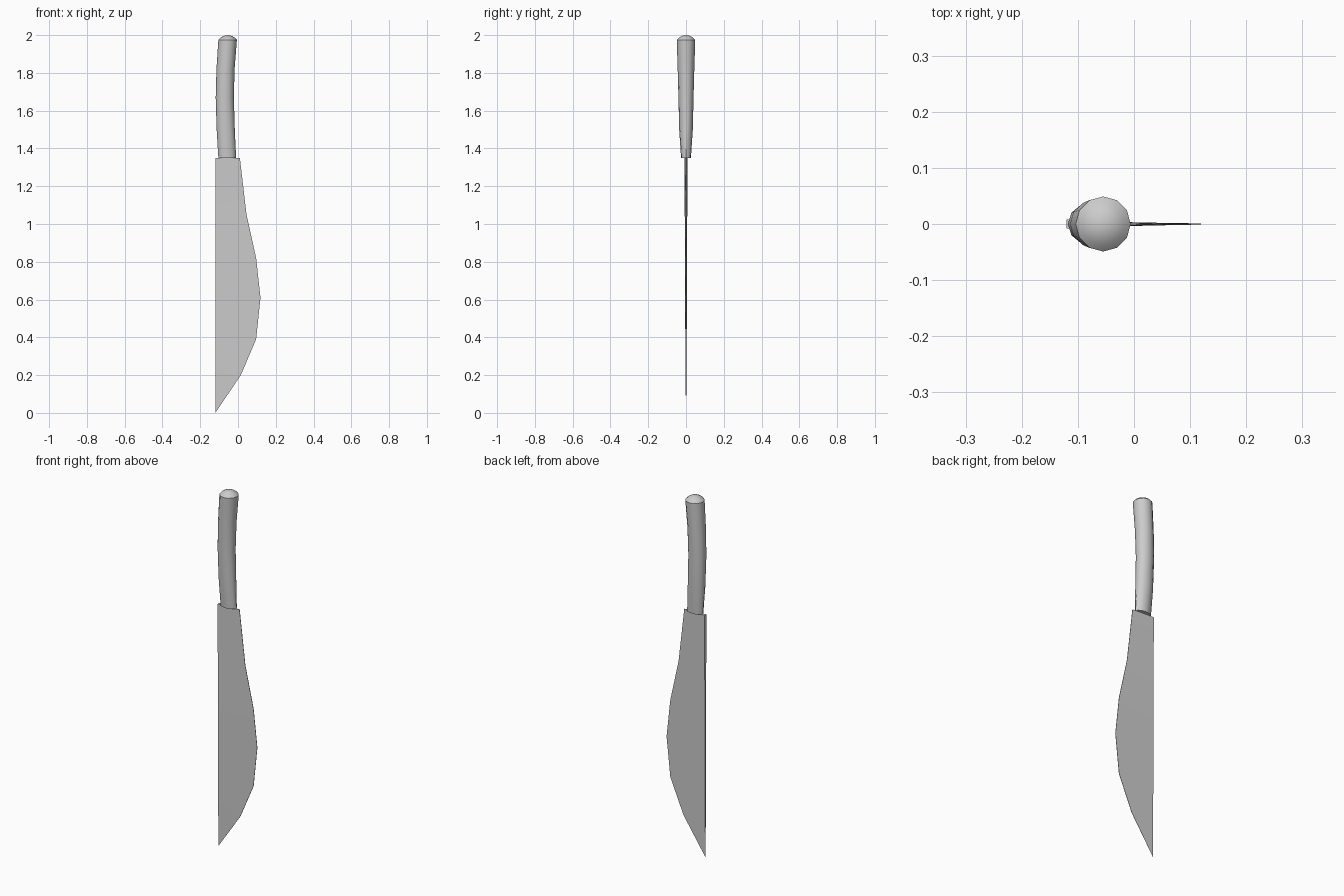
import bpy, bmesh, math

if "Cube" in bpy.data.objects:
    bpy.data.objects.remove(bpy.data.objects["Cube"])


def make_object(name, bm, angle):
    bmesh.ops.recalc_face_normals(bm, faces=bm.faces)
    mesh = bpy.data.meshes.new(name)
    bm.to_mesh(mesh)
    bm.free()
    obj = bpy.data.objects.new(name, mesh)
    bpy.context.collection.objects.link(obj)
    bpy.ops.object.select_all(action='DESELECT')
    obj.select_set(True)
    bpy.context.view_layer.objects.active = obj
    bpy.ops.object.shade_smooth_by_angle(angle=math.radians(angle))
    return obj


# Blade: straight thick spine, bellied thin edge, tapering to the tip
SPINE_X, TOP_Z = -0.12, 1.35
edge = [(0.01, 1.35), (0.045, 1.05), (0.096, 0.82), (0.119, 0.61),
        (0.096, 0.39), (0.015, 0.20)]
bm = bmesh.new()
rows = []
for x, z in edge:
    t = 0.002 + 0.006 * z / TOP_Z
    e = 0.001
    rows.append([bm.verts.new(p) for p in
                 ((SPINE_X, -t, z), (x, -e, z), (x, e, z), (SPINE_X, t, z))])
for a, b in zip(rows, rows[1:]):
    for i in range(4):
        j = (i + 1) % 4
        bm.faces.new((a[i], a[j], b[j], b[i]))
bm.faces.new(rows[0])
tip = bm.verts.new((SPINE_X, 0, 0.0))
for i in range(4):
    bm.faces.new((rows[-1][i], rows[-1][(i + 1) % 4], tip))
make_object("blade", bm, 10)

# Handle: curved oval grip that widens towards a domed pommel
SIDES = 12
rings = [  # centre x, z, half width x, half width y
    (-0.057, 1.350, 0.047, 0.026), (-0.065, 1.500, 0.048, 0.036),
    (-0.070, 1.670, 0.048, 0.040), (-0.066, 1.820, 0.048, 0.044),
    (-0.055, 1.975, 0.049, 0.049), (-0.055, 1.987, 0.037, 0.037),
    (-0.055, 1.996, 0.021, 0.021)]
bm = bmesh.new()
loops = []
for cx, z, rx, ry in rings:
    loops.append([bm.verts.new((cx + rx * math.cos(math.tau * i / SIDES),
                                ry * math.sin(math.tau * i / SIDES), z))
                  for i in range(SIDES)])
for a, b in zip(loops, loops[1:]):
    for i in range(SIDES):
        j = (i + 1) % SIDES
        bm.faces.new((a[i], a[j], b[j], b[i]))
bm.faces.new(loops[0])
top = bm.verts.new((-0.055, 0, 2.0))
for i in range(SIDES):
    bm.faces.new((loops[-1][i], loops[-1][(i + 1) % SIDES], top))
make_object("handle", bm, 40)
